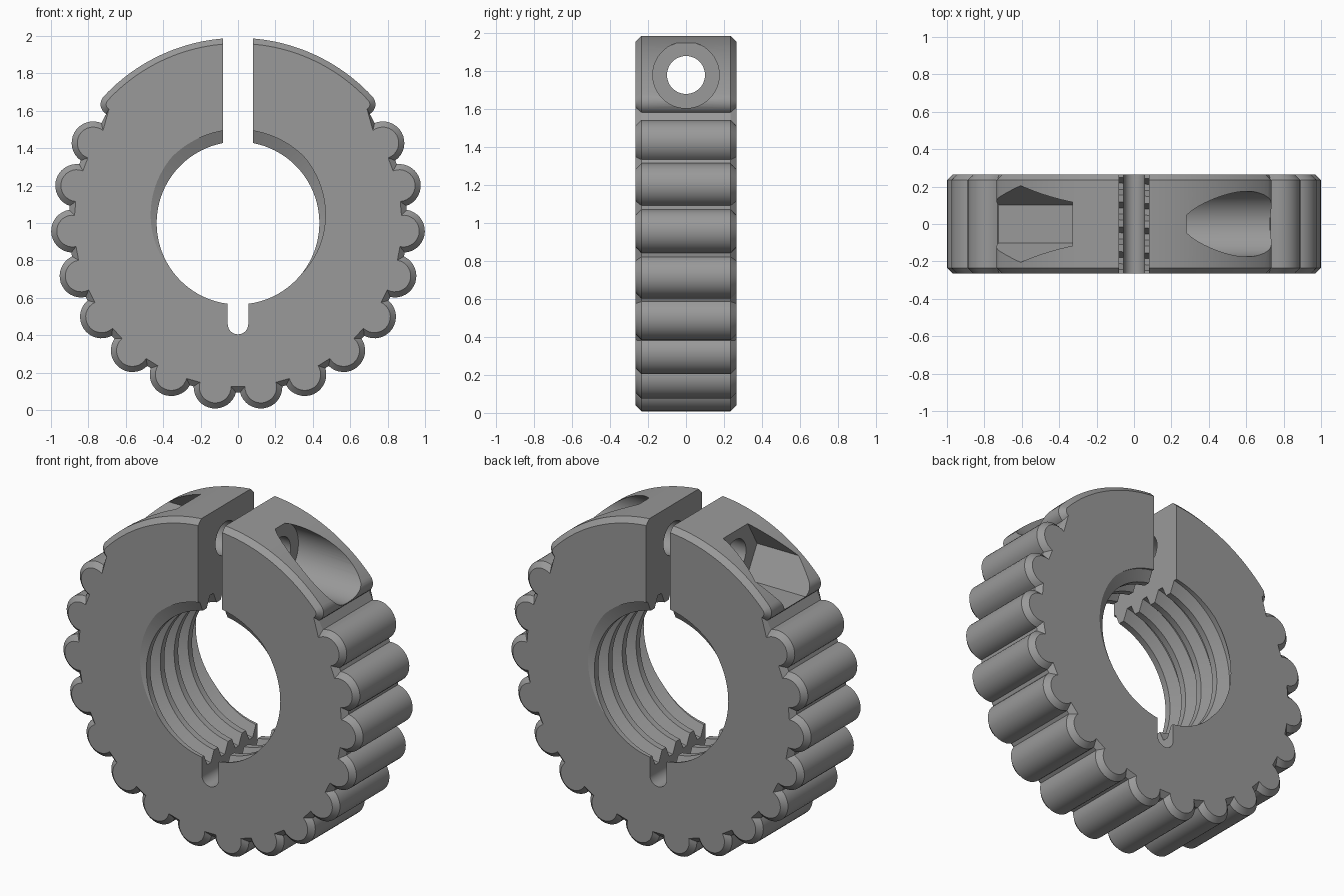
import bpy, bmesh, math
from math import sin, cos, acos, pi, radians

if "Cube" in bpy.data.objects:
    bpy.data.objects.remove(bpy.data.objects["Cube"])

HALF, CH = 0.265, 0.03        # half thickness, edge chamfer
BORE, ROOT, PITCH = 0.435, 0.5, 0.1325
HOLE_Z = 1.78

metal = bpy.data.materials.new("grey")
metal.diffuse_color = (0.32, 0.32, 0.32, 1)
metal.use_nodes = True
metal.node_tree.nodes["Principled BSDF"].inputs["Base Color"].default_value = metal.diffuse_color


def loft(name, rings):
    """Solid skinned through equal-length closed rings, capped at both ends."""
    bm = bmesh.new()
    vs = [[bm.verts.new(p) for p in ring] for ring in rings]
    n = len(vs[0])
    for a, b in zip(vs, vs[1:]):
        for i in range(n):
            j = (i + 1) % n
            bm.faces.new((a[i], a[j], b[j], b[i]))
    bm.faces.new(vs[0][::-1])
    bm.faces.new(vs[-1])
    bmesh.ops.recalc_face_normals(bm, faces=bm.faces)
    mesh = bpy.data.meshes.new(name)
    bm.to_mesh(mesh)
    bm.free()
    ob = bpy.data.objects.new(name, mesh)
    bpy.context.collection.objects.link(ob)
    return ob


def arc(cx, cz, r, a0, a1, n):
    return [(cx + r * cos(a0 + (a1 - a0) * i / n), cz + r * sin(a0 + (a1 - a0) * i / n))
            for i in range(n + 1)]


def along_y(name, pts, y0=-0.5, y1=0.5):
    return loft(name, [[(x, y, z) for x, z in pts] for y in (y0, y1)])


def along_x(name, r, n, x0, x1):
    ring = arc(0, HOLE_Z, r, 0, 2 * pi, n)[:-1]
    return loft(name, [[(x, y, z) for y, z in ring] for x in (x0, x1)])


def outline(d):
    """Right half from bottom to top (grip bumps, corner, top arc), then mirrored."""
    dist, r, base = 0.885, 0.115 - d, 0.905 - d
    spread = acos((base**2 - dist**2 - r**2) / (2 * dist * r))
    pts = []
    for k in range(8):
        a = radians(7.93 * (2 * k + 1) - 90)
        pts += arc(dist * cos(a), 1 + dist * sin(a), r, a - spread, a + spread, 16)
    corner = math.atan2(0.625, 0.675)
    pts += arc(0.675, 1.635, 0.06 - d, radians(-60), corner, 8)
    pts += arc(0, 1.01, 0.98 - d, corner, pi / 2, 24)[1:]
    return pts + [(-x, z) for x, z in pts[-2::-1]]


# Chamfered ring body with scalloped grip
body = loft("clamp_ring", [[(x, y, z) for x, z in outline(d)] for y, d in
                           ((-HALF, CH), (CH - HALF, 0), (HALF - CH, 0), (HALF, CH))])
body.data.materials.append(metal)

cutters = []
# Bore
cutters.append(along_y("bore_cutter", arc(0, 1, BORE, 0, 2 * pi, 96)[:-1]))

# Helical thread, its seam hidden in the slit
rings = []
for i in range(97):
    a = radians(4 + 352 * i / 96)
    shift = -HALF + PITCH * a / (2 * pi)
    prof = [(0.3, shift - 3.5 * PITCH)]
    for k in range(-3, 7):
        for f, r in ((-0.375, BORE - 0.005), (-0.125, ROOT), (0.125, ROOT), (0.375, BORE - 0.005)):
            prof.append((r, shift + (k + f) * PITCH))
    prof.append((0.3, shift + 6.5 * PITCH))
    rings.append([(r * sin(a), y, 1 + r * cos(a)) for r, y in prof])
cutters.append(loft("thread_cutter", rings))

# Clamping slit and round-ended relief slot
cutters.append(along_y("slit_cutter", [(-0.08, 1.1), (0.08, 1.1), (0.08, 2.2), (-0.08, 2.2)]))
cutters.append(along_y("relief_cutter",
                       arc(0, 0.46, 0.055, pi, 2 * pi, 16) + [(0.055, 0.9), (-0.055, 0.9)]))

# Screw hole, round head recess and hexagonal nut pocket
cutters.append(along_x("screw_hole_cutter", 0.1, 48, -1.2, 1.2))
cutters.append(along_x("head_recess_cutter", 0.175, 64, 0.28, 1.2))
cutters.append(along_x("nut_pocket_cutter", 0.205, 6, -1.2, -0.33))

bpy.context.view_layer.objects.active = body
body.select_set(True)
for c in cutters:
    c.hide_render = True
    mod = body.modifiers.new("cut", 'BOOLEAN')
    mod.operation, mod.solver, mod.object = 'DIFFERENCE', 'EXACT', c
    bpy.ops.object.modifier_apply(modifier=mod.name)
    bpy.data.objects.remove(c)

bpy.ops.object.shade_smooth_by_angle(angle=radians(25))
